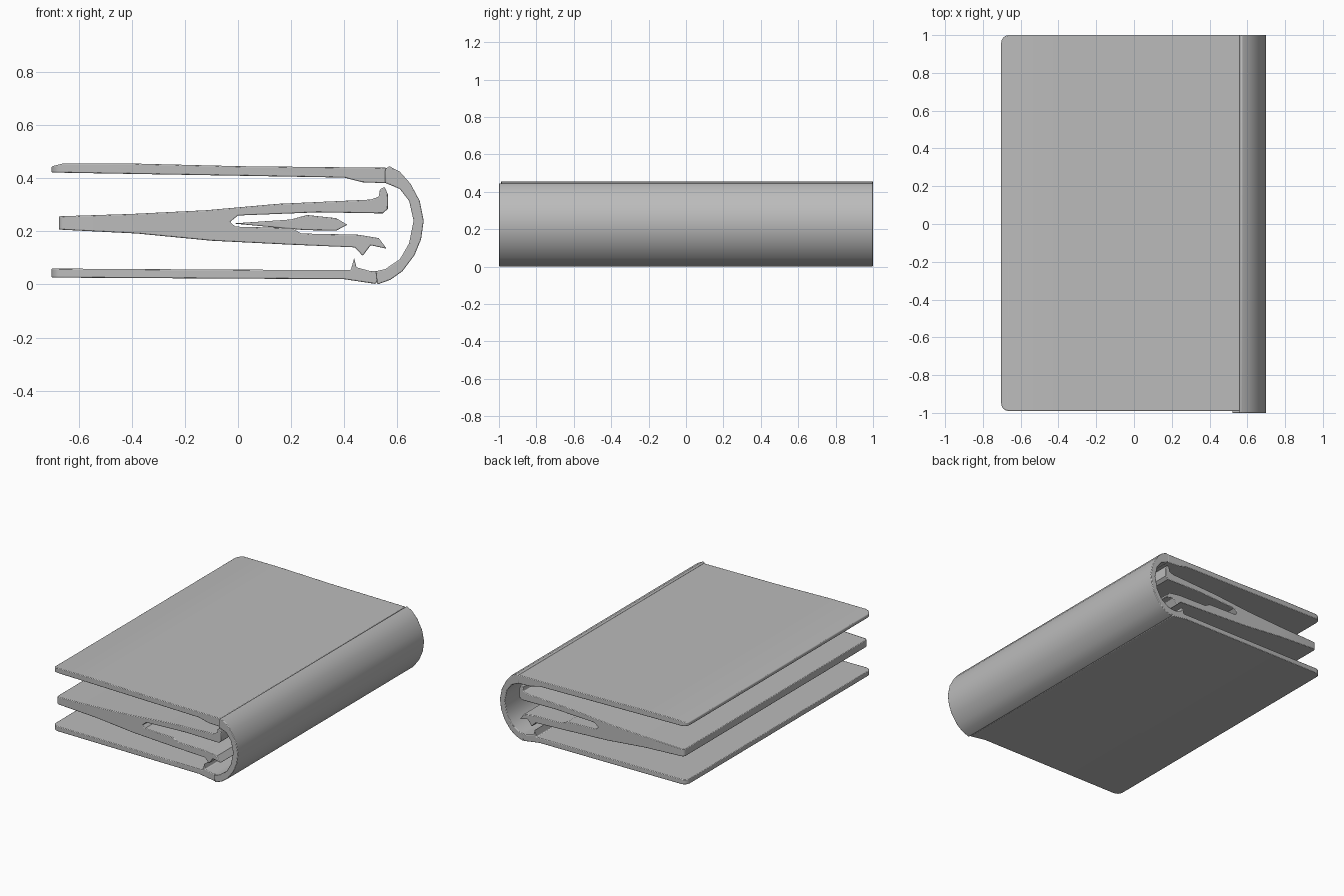
import bpy, bmesh, math

cube = bpy.data.objects.get("Cube")
if cube:
    bpy.data.objects.remove(cube, do_unlink=True)

grey = bpy.data.materials.new("plain grey")
grey.use_nodes = True
COLOUR = (0.5, 0.5, 0.5, 1)
grey.diffuse_color = COLOUR
grey.node_tree.nodes["Principled BSDF"].inputs["Base Color"].default_value = COLOUR


def extrude_profile(name, points, y0, y1, corner=0.0, edge=0.004):
    """Extrude an (x, z) outline along y, rounding the fore-edge corners."""
    bm = bmesh.new()
    face = bm.faces.new([bm.verts.new((x, y0, z)) for x, z in points])
    ext = bmesh.ops.extrude_face_region(bm, geom=[face])["geom"]
    for v in ext:
        if isinstance(v, bmesh.types.BMVert):
            v.co.y = y1
    bmesh.ops.recalc_face_normals(bm, faces=bm.faces)
    if corner:
        left = min(x for x, z in points) + 0.003
        rim = [e for e in bm.edges
               if all(v.co.x < left for v in e.verts)
               and abs(e.verts[0].co.y - e.verts[1].co.y) < 0.001]
        bmesh.ops.bevel(bm, geom=rim, offset=corner, segments=4,
                        profile=0.5, affect='EDGES')
    mesh = bpy.data.meshes.new(name)
    bm.to_mesh(mesh)
    bm.free()
    mesh.materials.append(grey)
    obj = bpy.data.objects.new(name, mesh)
    bpy.context.collection.objects.link(obj)
    bpy.ops.object.select_all(action='DESELECT')
    bpy.context.view_layer.objects.active = obj
    obj.select_set(True)
    bpy.ops.object.shade_smooth_by_angle(angle=math.radians(32))
    bevel = obj.modifiers.new("soft edges", 'BEVEL')
    bevel.width = edge
    bevel.segments = 2
    bevel.limit_method = 'ANGLE'
    bevel.angle_limit = math.radians(50)
    return obj


# Upper board, with a slight rise towards the fore edge
extrude_profile("upper_cover", [
    (-.703, .422), (-.703, .445), (-.66, .456), (-.4, .456), (0, .446), (.56, .44),
    (.56, .382), (.47, .385), (.4, .403), (0, .41)], -.99, 1, .04)

# Lower board, thickening into the hinge
extrude_profile("lower_cover", [
    (-.703, .026), (-.703, .06), (0, .056), (.425, .054), (.438, .1), (.446, .065),
    (.5, .05), (.54, .052), (.52, .002), (.4, .02)], -.99, 1, .04)

# Rounded spine wrapping from hinge to hinge
extrude_profile("spine", [
    (.555, .434), (.57, .446), (.61, .425), (.65, .38), (.685, .315), (.7, .24),
    (.69, .17), (.665, .11), (.62, .05), (.575, .018), (.525, 0), (.52, .05),
    (.555, .058), (.61, .095), (.645, .155), (.662, .24), (.645, .315),
    (.61, .36), (.555, .383)], -1, 1)

# Page block, forking open towards the spine
extrude_profile("page_block", [
    (-.675, .207), (-.675, .257), (-.4, .266), (-.12, .28), (.15, .304), (.5, .32),
    (.53, .33), (.535, .358), (.552, .368), (.565, .34), (.565, .285), (.545, .268),
    (.3, .272), (0, .26), (-.03, .236), (-.01, .218), (.2, .213), (.24, .192),
    (.45, .188), (.53, .175), (.56, .135), (.5, .148), (.47, .108), (.44, .14),
    (.2, .15), (-.1, .165), (-.38, .192)], -.985, .985, .02)

# Loose leaf lying inside the fork
extrude_profile("inner_leaf", [
    (-.02, .23), (.2, .245), (.26, .262), (.37, .25), (.412, .225),
    (.37, .203), (.25, .205)], -.8, .8)
